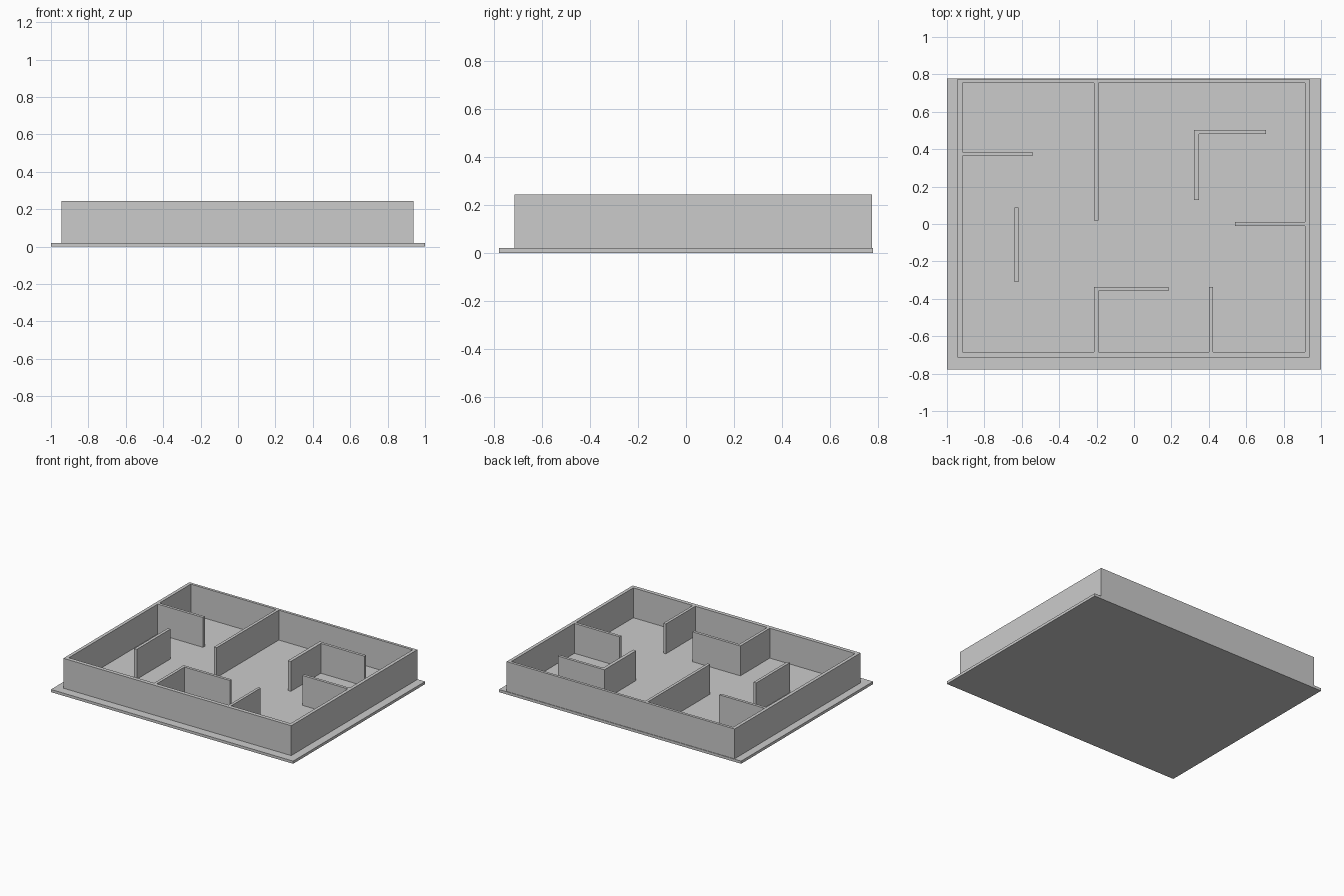
import bpy, bmesh, math

if "Cube" in bpy.data.objects:
    bpy.data.objects.remove(bpy.data.objects["Cube"])

FLOOR_Z, TOP_Z = 0.02, 0.243


def finish(bm, name):
    bmesh.ops.recalc_face_normals(bm, faces=bm.faces[:])
    mesh = bpy.data.meshes.new(name)
    bm.to_mesh(mesh)
    bm.free()
    obj = bpy.data.objects.new(name, mesh)
    bpy.context.collection.objects.link(obj)
    return obj


def extruded_plan(name, rects, z0, z1):
    """Merge overlapping plan rectangles (x0, x1, y0, y1) into one closed solid."""
    xs = sorted({v for r in rects for v in r[:2]})
    ys = sorted({v for r in rects for v in r[2:]})
    bm = bmesh.new()
    grid = {}

    def vert(i, j):
        if (i, j) not in grid:
            grid[i, j] = bm.verts.new((xs[i], ys[j], z0))
        return grid[i, j]

    for i in range(len(xs) - 1):
        for j in range(len(ys) - 1):
            cx, cy = (xs[i] + xs[i + 1]) / 2, (ys[j] + ys[j + 1]) / 2
            if any(a < cx < b and c < cy < d for a, b, c, d in rects):
                bm.faces.new([vert(i, j), vert(i + 1, j),
                              vert(i + 1, j + 1), vert(i, j + 1)])
    ext = bmesh.ops.extrude_face_region(bm, geom=bm.faces[:], use_keep_orig=True)
    for g in ext["geom"]:
        if isinstance(g, bmesh.types.BMVert):
            g.co.z = z1
    return finish(bm, name)


# floor slab
extruded_plan("floor_slab", [(-1, 1, -0.778, 0.778)], 0, FLOOR_Z)

# perimeter and room partitions, joined into one wall body
L, R, B, T = -0.943, 0.939, -0.713, 0.774      # outer faces
l, r, b, t = -0.918, 0.914, -0.684, 0.754      # inner faces
outer = [(L, l, B, T), (r, R, B, T), (L, R, B, b), (L, R, t, T)]
partitions = [
    (-0.213, -0.191, 0.02, t),          # back divider
    (l, -0.544, 0.364, 0.385),          # left stub
    (-0.640, -0.618, -0.311, 0.087),    # free-standing wall
    (0.322, 0.347, 0.128, 0.503),       # back-right corner wall, long leg
    (0.322, 0.707, 0.482, 0.503),       # back-right corner wall, side leg
    (0.540, r, -0.010, 0.011),          # right stub
    (-0.213, -0.191, b, -0.337),        # front room side
    (-0.213, 0.184, -0.358, -0.337),    # front room back
    (0.402, 0.423, b, -0.337),          # front stub
]
extruded_plan("walls", outer + partitions, FLOOR_Z, TOP_Z)
